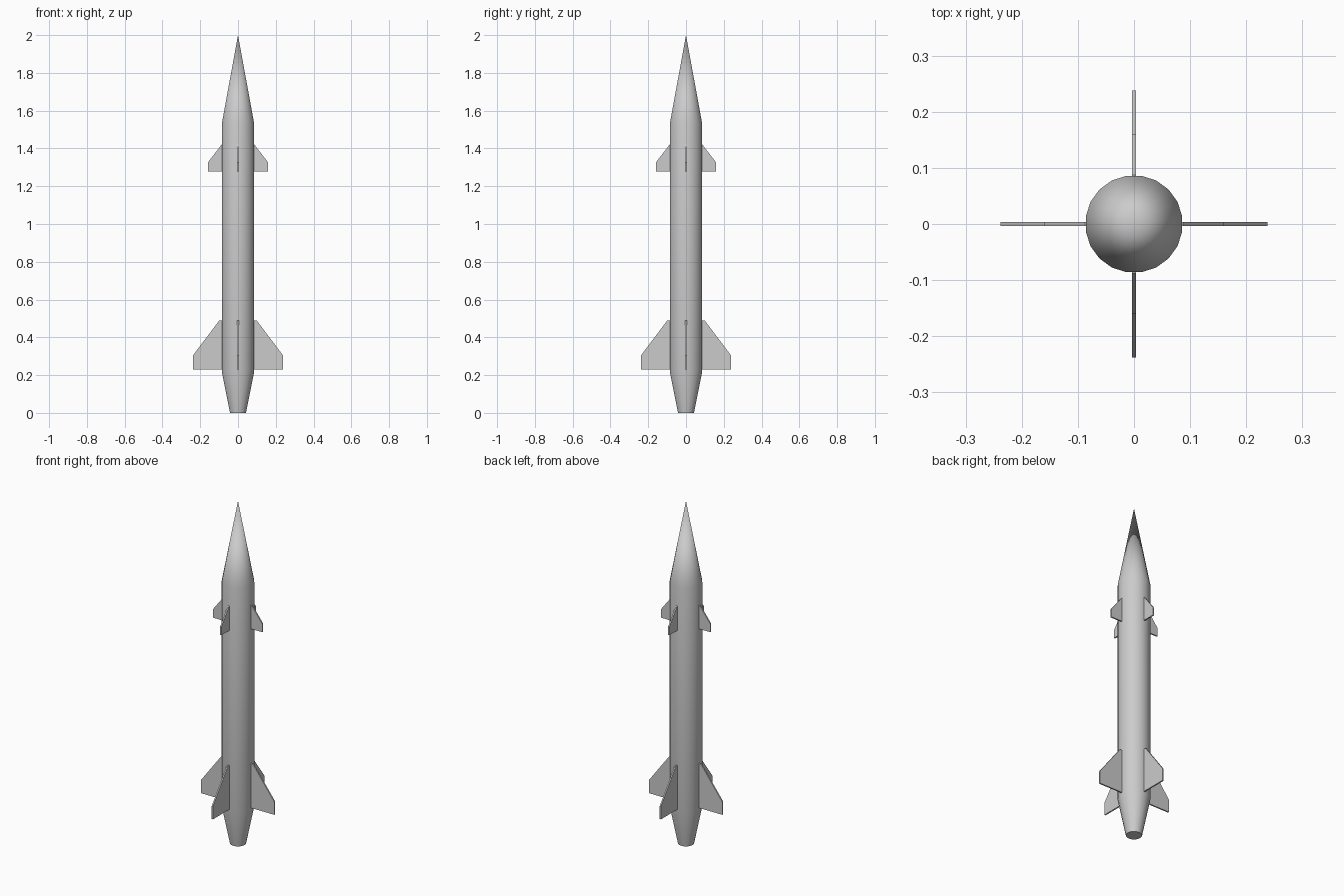
import bpy, bmesh, math
from mathutils import Matrix

cube = bpy.data.objects.get("Cube")
if cube:
    bpy.data.objects.remove(cube, do_unlink=True)

SIDES = 20
RADIUS = 0.087

grey = bpy.data.materials.new("light_grey")
grey.use_nodes = True
grey.diffuse_color = (0.6, 0.6, 0.6, 1)
grey.node_tree.nodes["Principled BSDF"].inputs["Base Color"].default_value = (0.6, 0.6, 0.6, 1)


def add_object(name, bm):
    bmesh.ops.recalc_face_normals(bm, faces=bm.faces)
    mesh = bpy.data.meshes.new(name)
    bm.to_mesh(mesh)
    bm.free()
    mesh.materials.append(grey)
    obj = bpy.data.objects.new(name, mesh)
    bpy.context.collection.objects.link(obj)
    return obj


def smooth(obj, degrees):
    bpy.ops.object.select_all(action="DESELECT")
    obj.select_set(True)
    bpy.context.view_layer.objects.active = obj
    bpy.ops.object.shade_smooth_by_angle(angle=math.radians(degrees))


# Hull: tapered tail, straight tube and pointed nose in one closed skin
def make_hull():
    bm = bmesh.new()
    rings = []
    for radius, z in [(0.043, 0), (RADIUS, 0.22), (RADIUS, 1.53)]:
        ring = []
        for i in range(SIDES):
            a = math.tau * (i + 0.5) / SIDES
            ring.append(bm.verts.new((radius * math.cos(a), radius * math.sin(a), z)))
        rings.append(ring)
    tip = bm.verts.new((0, 0, 2))
    bm.faces.new(rings[0])
    for i in range(SIDES):
        j = (i + 1) % SIDES
        for low, high in zip(rings, rings[1:]):
            bm.faces.new((low[i], low[j], high[j], high[i]))
        bm.faces.new((rings[-1][i], rings[-1][j], tip))
    smooth(add_object("hull", bm), 30)


# Fin: flat plate from an outline in the x-z plane, turned about the hull axis
def make_fin(name, outline, angle, thickness=0.008):
    bm = bmesh.new()
    face = bm.faces.new([bm.verts.new((x, -thickness / 2, z)) for x, z in outline])
    extruded = bmesh.ops.extrude_face_region(bm, geom=[face])["geom"]
    moved = [v for v in extruded if isinstance(v, bmesh.types.BMVert)]
    bmesh.ops.translate(bm, verts=moved, vec=(0, thickness, 0))
    bmesh.ops.transform(bm, matrix=Matrix.Rotation(angle, 4, "Z"), verts=bm.verts)
    add_object(name, bm)


make_hull()

root = RADIUS - 0.01
tail_outline = [(root, 0.23), (0.238, 0.23), (0.238, 0.305), (0.1, 0.488), (root, 0.488)]
nose_outline = [(root, 1.277), (0.16, 1.277), (0.16, 1.325), (RADIUS, 1.42), (root, 1.42)]
for i, side in enumerate(["left", "back", "right", "front"]):
    make_fin(side + "_tail_fin", tail_outline, i * math.pi / 2)
    make_fin(side + "_upper_fin", nose_outline, i * math.pi / 2)
